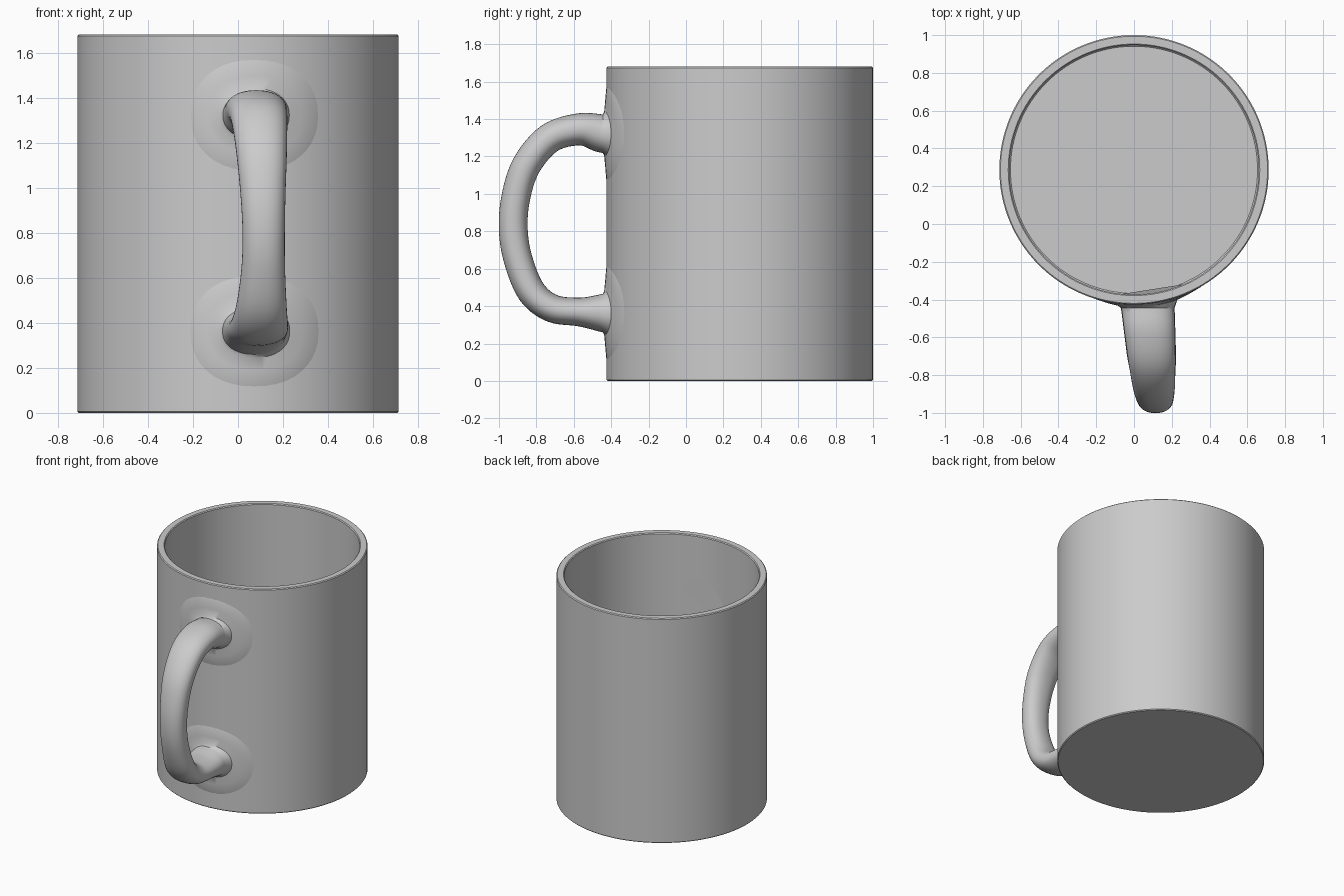
import bpy, math
from mathutils import Vector

if "Cube" in bpy.data.objects:
    bpy.data.objects.remove(bpy.data.objects["Cube"])

CY, R, RI, H, FLOOR = 0.287, 0.713, 0.66, 1.68, 0.06


def make_object(name, verts, faces):
    mesh = bpy.data.meshes.new(name)
    mesh.from_pydata(verts, [], faces)
    obj = bpy.data.objects.new(name, mesh)
    bpy.context.collection.objects.link(obj)
    bpy.ops.object.select_all(action='DESELECT')
    bpy.context.view_layer.objects.active = obj
    obj.select_set(True)
    bpy.ops.object.mode_set(mode='EDIT')
    bpy.ops.mesh.select_all(action='SELECT')
    bpy.ops.mesh.normals_make_consistent(inside=False)
    bpy.ops.object.mode_set(mode='OBJECT')
    bpy.ops.object.shade_smooth_by_angle(angle=math.radians(35))
    return obj


def skin(rings):
    """Join equal-length rings into a closed, capped surface."""
    n = len(rings[0])
    faces = [(i * n + j, i * n + (j + 1) % n, (i + 1) * n + (j + 1) % n, (i + 1) * n + j)
             for i in range(len(rings) - 1) for j in range(n)]
    last = (len(rings) - 1) * n
    faces += [tuple(range(n - 1, -1, -1)), tuple(range(last, last + n))]
    return [v for ring in rings for v in ring], faces


# Cup: revolved wall with softened rim and a flat inner floor
profile = [(R - 0.006, 0), (R, 0.006), (R, H - 0.006), (R - 0.006, H),
           (RI + 0.006, H), (RI, H - 0.006), (RI, FLOOR + 0.006), (RI - 0.006, FLOOR)]
N = 128
rings = [[(r * math.cos(2 * math.pi * j / N), CY + r * math.sin(2 * math.pi * j / N), z)
          for j in range(N)] for r, z in profile]
make_object("cup", *skin(rings))

# Handle: path y, z, half thickness, centre x, half width
keys = [Vector(k) for k in (
    (-0.445, 1.322, 0.104, 0.073, 0.140),
    (-0.57, 1.345, 0.086, 0.083, 0.134),
    (-0.73, 1.297, 0.080, 0.095, 0.124),
    (-0.855, 1.150, 0.078, 0.105, 0.112),
    (-0.912, 0.970, 0.077, 0.111, 0.100),
    (-0.923, 0.800, 0.077, 0.114, 0.094),
    (-0.895, 0.640, 0.077, 0.112, 0.097),
    (-0.825, 0.475, 0.077, 0.104, 0.112),
    (-0.715, 0.388, 0.075, 0.094, 0.128),
    (-0.57, 0.369, 0.077, 0.083, 0.136),
    (-0.445, 0.363, 0.103, 0.073, 0.142))]
pts = [2 * keys[0] - keys[1]] + keys + [2 * keys[-1] - keys[-2]]
path = []
for a, b, c, d in zip(pts, pts[1:], pts[2:], pts[3:]):
    for s in range(6):
        t = s / 6
        path.append(0.5 * (2 * b + (c - a) * t + (2 * a - 5 * b + 4 * c - d) * t * t
                           + (3 * b - a - 3 * c + d) * t ** 3))
path.append(keys[-1])
M = 40


def oval(j):
    # slightly squared oval
    c, s = math.cos(2 * math.pi * j / M), math.sin(2 * math.pi * j / M)
    return (math.copysign(abs(c) ** 0.9, c), math.copysign(abs(s) ** 0.9, s))


def foot(key, flip):
    """Rings that flare out and hug the cup wall where the handle joins."""
    out = []
    for grow, off in ((0.17, -0.012), (0.14, 0.001), (0.07, 0.007), (0.015, 0.012)):
        ring = []
        for j in range(M):
            u, v = oval(j)
            x = key[3] + (key[4] + grow) * u
            z = key[1] + flip * (key[2] + grow) * v
            ring.append((x, CY - math.sqrt((R + off) ** 2 - x * x), z))
        out.append(ring)
    return out


tube = []
for i, p in enumerate(path):
    d = path[min(i + 1, len(path) - 1)] - path[max(i - 1, 0)]
    ty, tz = Vector((d[0], d[1])).normalized()
    if i in (0, len(path) - 1):
        ty, tz = (-1, 0) if i == 0 else (1, 0)
    tube.append([(p[3] + p[4] * u, p[0] + p[2] * v * tz, p[1] - p[2] * v * ty)
                 for u, v in map(oval, range(M))])
make_object("handle", *skin(foot(keys[0], 1) + tube + foot(keys[-1], -1)[::-1]))
